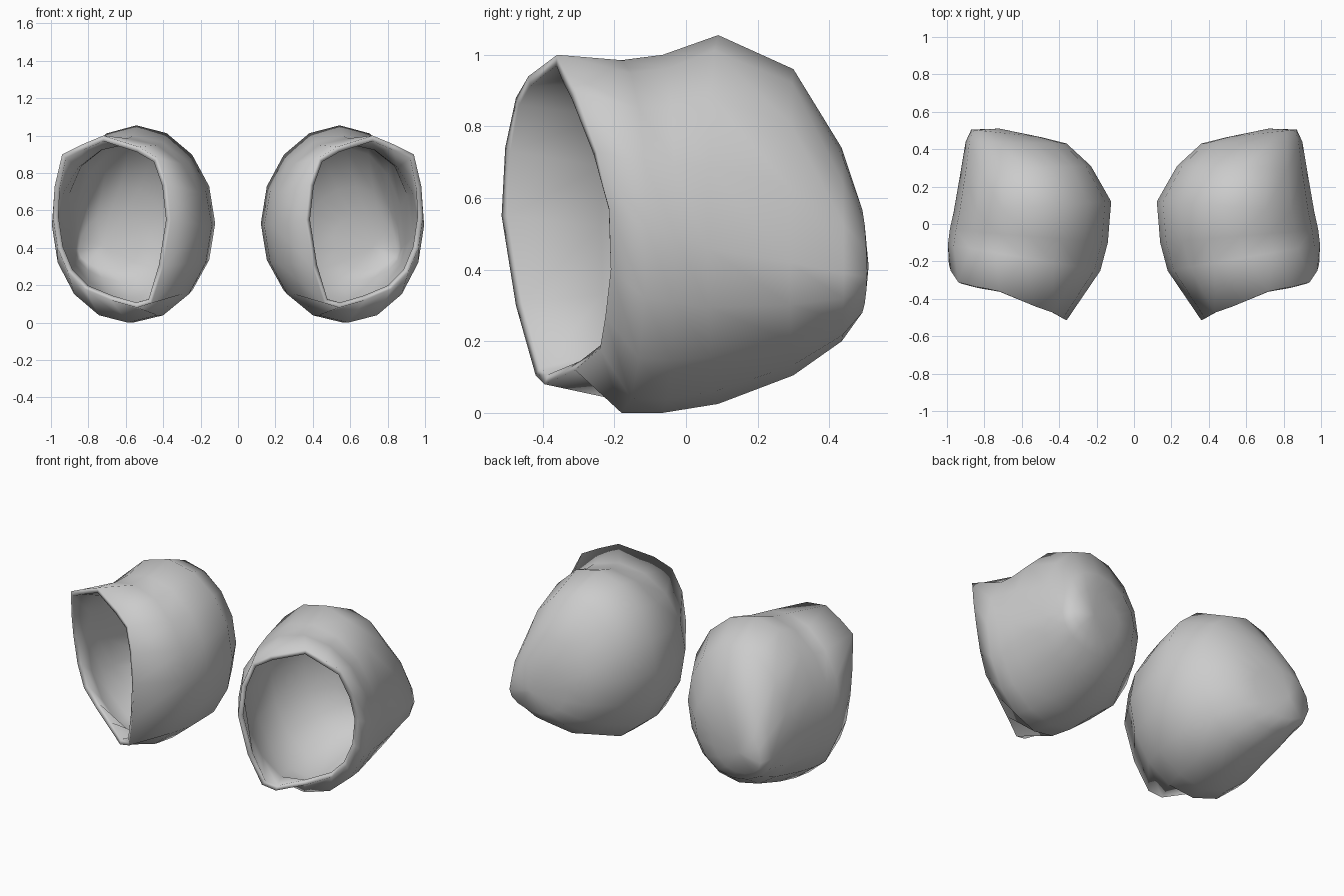
import bpy, bmesh, math

if "Cube" in bpy.data.objects:
    bpy.data.objects.remove(bpy.data.objects["Cube"])

N = 16

# Open rim, clockwise from the inner edge: up, over, outer edge, under
rim = [(.36, -.515, .55), (.38, -.505, .74), (.43, -.475, .88), (.53, -.44, .94),
       (.72, -.36, 1.0), (.84, -.335, .95), (.94, -.31, .90), (.98, -.25, .73),
       (.99, -.215, .57), (.965, -.21, .40), (.91, -.225, .27), (.82, -.24, .18),
       (.68, -.31, .12), (.54, -.395, .08), (.46, -.42, .105), (.40, -.475, .30)]

# Body sections: inner x, y, outer x, y, bottom, top, widest height inner / outer
sections = [(.18, -.25, .995, -.11, .0, .985, .52, .52),
            (.14, -.10, .985, -.03, .0, 1.0, .52, .50),
            (.122, .12, .965, .06, .025, 1.055, .53, .46),
            (.23, .31, .925, .29, .105, .96, .53, .42),
            (.36, .43, .90, .44, .20, .74, .50, .39),
            (.50, .465, .87, .505, .27, .58, .46, .38)]


def section_ring(ax, ay, bx, by, zb, zt, za, zo):
    pts = []
    for i in range(N):
        t = math.pi - 2 * math.pi * i / N
        c, s = math.cos(t), math.sin(t)
        w = (c + 1) / 2
        zc = za + (zo - za) * w
        z = zc + s * ((zt - zc) if s > 0 else (zc - zb))
        pts.append((ax + (bx - ax) * w, ay + (by - ay) * w, z))
    return pts


# Cup shell lofted from the rim to the closed back
bm = bmesh.new()
rings = [[bm.verts.new(p) for p in ring]
         for ring in [rim] + [section_ring(*s) for s in sections]]
for r0, r1 in zip(rings, rings[1:]):
    for i in range(N):
        j = (i + 1) % N
        bm.faces.new((r0[i], r0[j], r1[j], r1[i]))
pole = bm.verts.new((.72, .51, .41))
for i in range(N):
    bm.faces.new((rings[-1][i], rings[-1][(i + 1) % N], pole))
bmesh.ops.recalc_face_normals(bm, faces=bm.faces)
# Make sure the closed back faces outward
bm.normal_update()
if pole.normal.y < 0:
    bmesh.ops.reverse_faces(bm, faces=bm.faces)
for f in bm.faces:
    f.smooth = True
me = bpy.data.meshes.new("cup_pair")
bm.to_mesh(me)
bm.free()
cups = bpy.data.objects.new("cup_pair", me)
bpy.context.collection.objects.link(cups)

# Wall thickness, then the matching cup on the other side
wall = cups.modifiers.new("wall", 'SOLIDIFY')
wall.thickness = .03
wall.offset = -1
cups.modifiers.new("pair", 'MIRROR').use_axis = (True, False, False)
